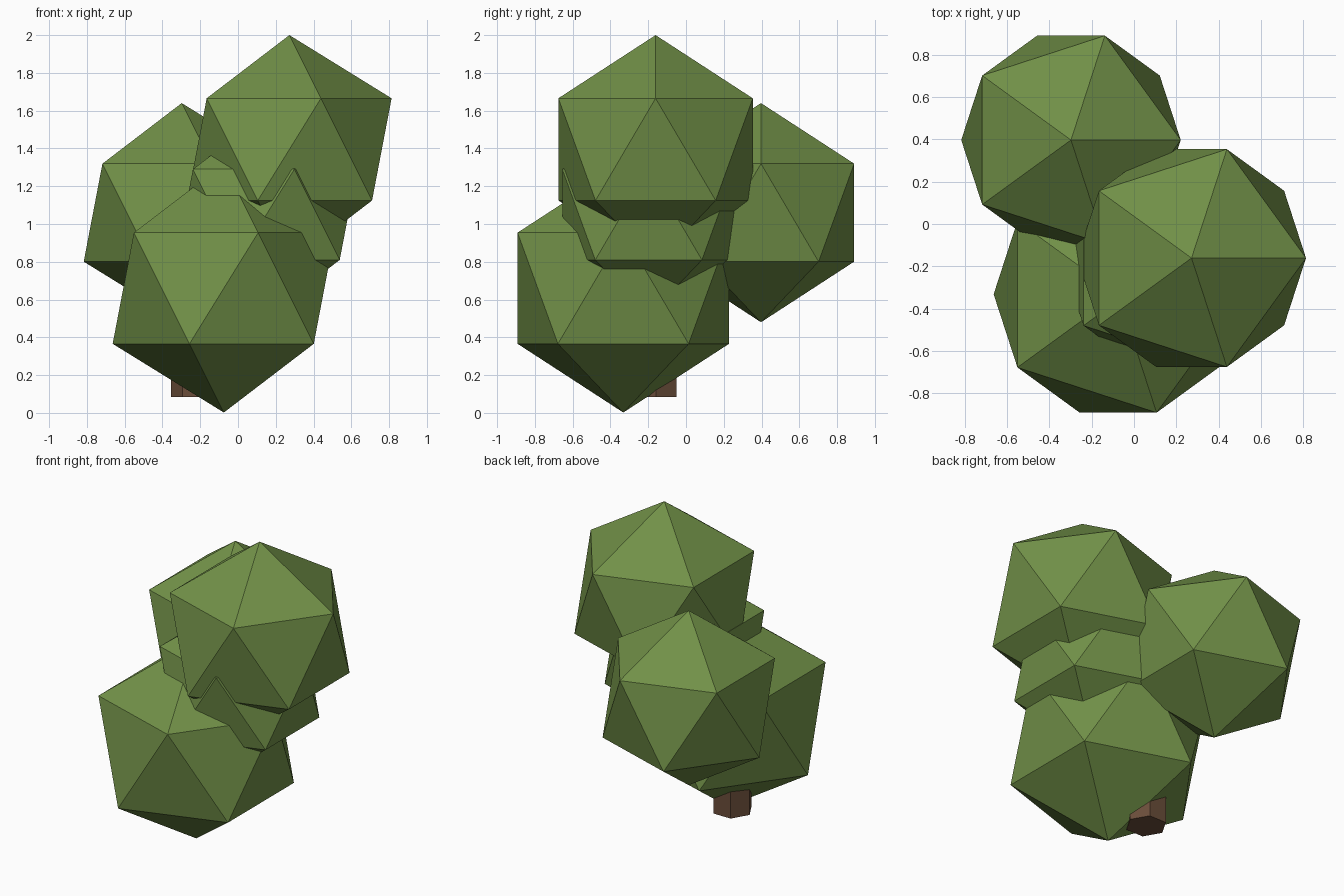
import bpy

if "Cube" in bpy.data.objects:
    bpy.data.objects.remove(bpy.data.objects["Cube"])


def material(name, rgb):
    m = bpy.data.materials.new(name)
    m.diffuse_color = (*rgb, 1.0)
    m.use_nodes = True
    m.node_tree.nodes["Principled BSDF"].inputs["Base Color"].default_value = m.diffuse_color
    return m


leaf_green = material("leaf green", (0.165, 0.28, 0.064))
bark_brown = material("bark brown", (0.145, 0.075, 0.042))


def finish(name, mat):
    ob = bpy.context.object
    ob.name = name
    ob.data.materials.append(mat)
    return ob


# foliage clumps: plain 20-sided balls (centre, radius)
clumps = {
    "foliage_top": ((0.272, -0.161, 1.395), 0.605),
    "foliage_back": ((-0.298, 0.397, 1.06), 0.58),
    "foliage_front": ((-0.075, -0.332, 0.66), 0.658),
    "foliage_middle": ((0.15, -0.198, 1.05), 0.537),
}
for name, (centre, radius) in clumps.items():
    bpy.ops.mesh.primitive_ico_sphere_add(subdivisions=1, radius=radius, location=centre)
    finish(name, leaf_green)

# six-sided trunk, corners on the x axis
z0, z1 = 0.085, 0.8
bpy.ops.mesh.primitive_cylinder_add(
    vertices=6, radius=0.126, depth=z1 - z0,
    location=(-0.23, -0.16, (z0 + z1) / 2), rotation=(0, 0, 1.5707963))
finish("trunk", bark_brown)
